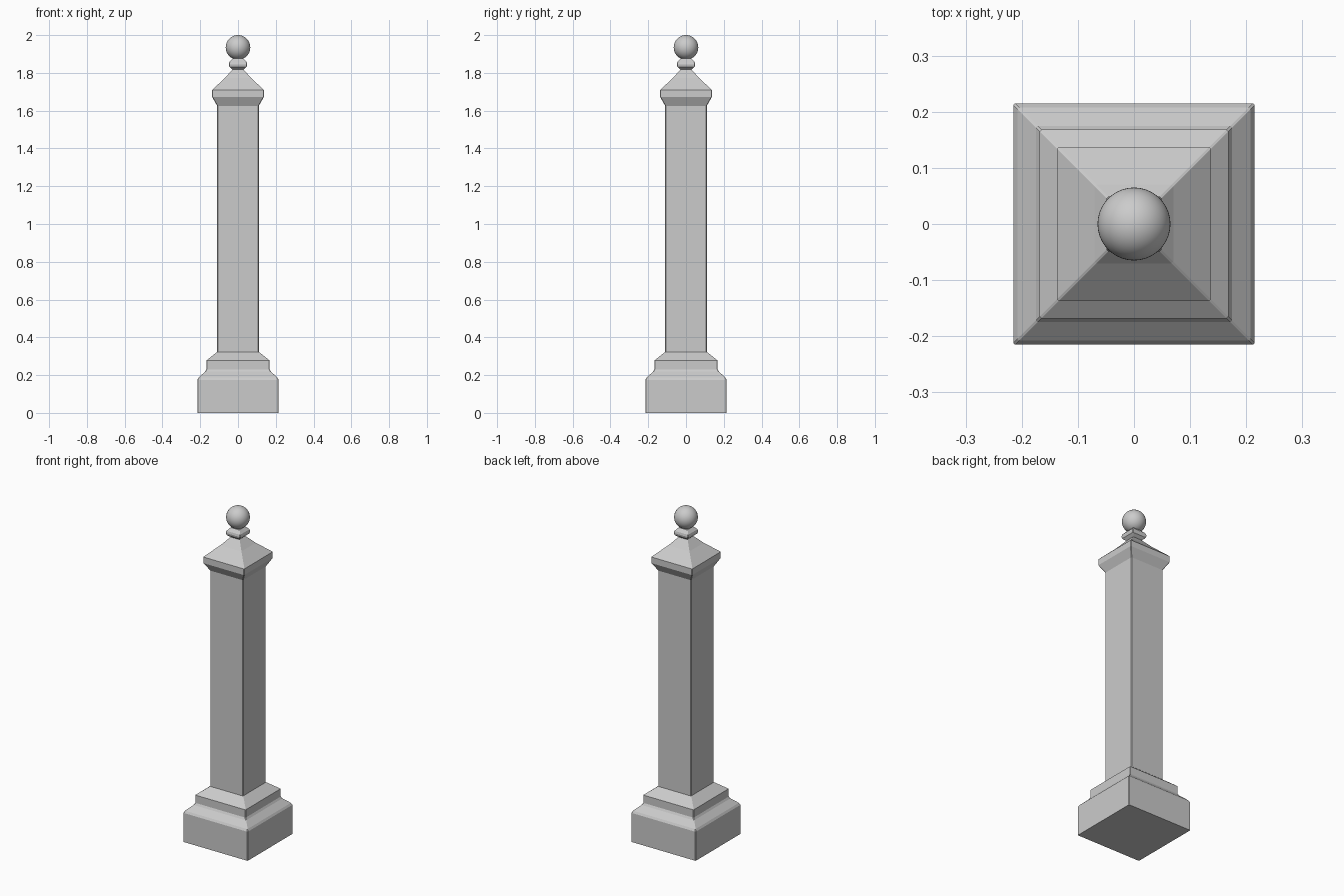
import bpy, bmesh

if "Cube" in bpy.data.objects:
    bpy.data.objects.remove(bpy.data.objects["Cube"])

CHAMFER = 0.003


def square_lathe(name, profile):
    """Stack square rings (half width, height) with slightly eased corners."""
    bm = bmesh.new()
    rings = []
    for h, z in profile:
        k = h - CHAMFER
        outline = [(h, -k), (h, k), (k, h), (-k, h), (-h, k), (-h, -k), (-k, -h), (k, -h)]
        rings.append([bm.verts.new((x, y, z)) for x, y in outline])
    for low, high in zip(rings, rings[1:]):
        for i in range(8):
            j = (i + 1) % 8
            bm.faces.new((low[i], low[j], high[j], high[i]))
    bm.faces.new(rings[0][::-1])
    bm.faces.new(rings[-1])
    mesh = bpy.data.meshes.new(name)
    bm.to_mesh(mesh)
    bm.free()
    obj = bpy.data.objects.new(name, mesh)
    bpy.context.collection.objects.link(obj)
    return obj


# Stepped base, shaft, flared cap and small collar as one carved post
base = [(0.215, 0), (0.215, 0.175), (0.208, 0.187), (0.175, 0.218),
        (0.168, 0.23), (0.168, 0.277), (0.11, 0.323)]
cap = [(0.11, 1.625), (0.137, 1.673), (0.137, 1.71), (0.07, 1.772), (0.029, 1.818)]
collar = [(0.046, 1.832), (0.049, 1.845), (0.046, 1.857), (0.029, 1.875)]
square_lathe("post", base + cap + collar)

# Round finial
bpy.ops.mesh.primitive_uv_sphere_add(segments=40, ring_count=24, radius=0.065,
                                     location=(0, 0, 1.935))
ball = bpy.context.object
ball.name = "finial_ball"
bpy.ops.object.shade_smooth()
